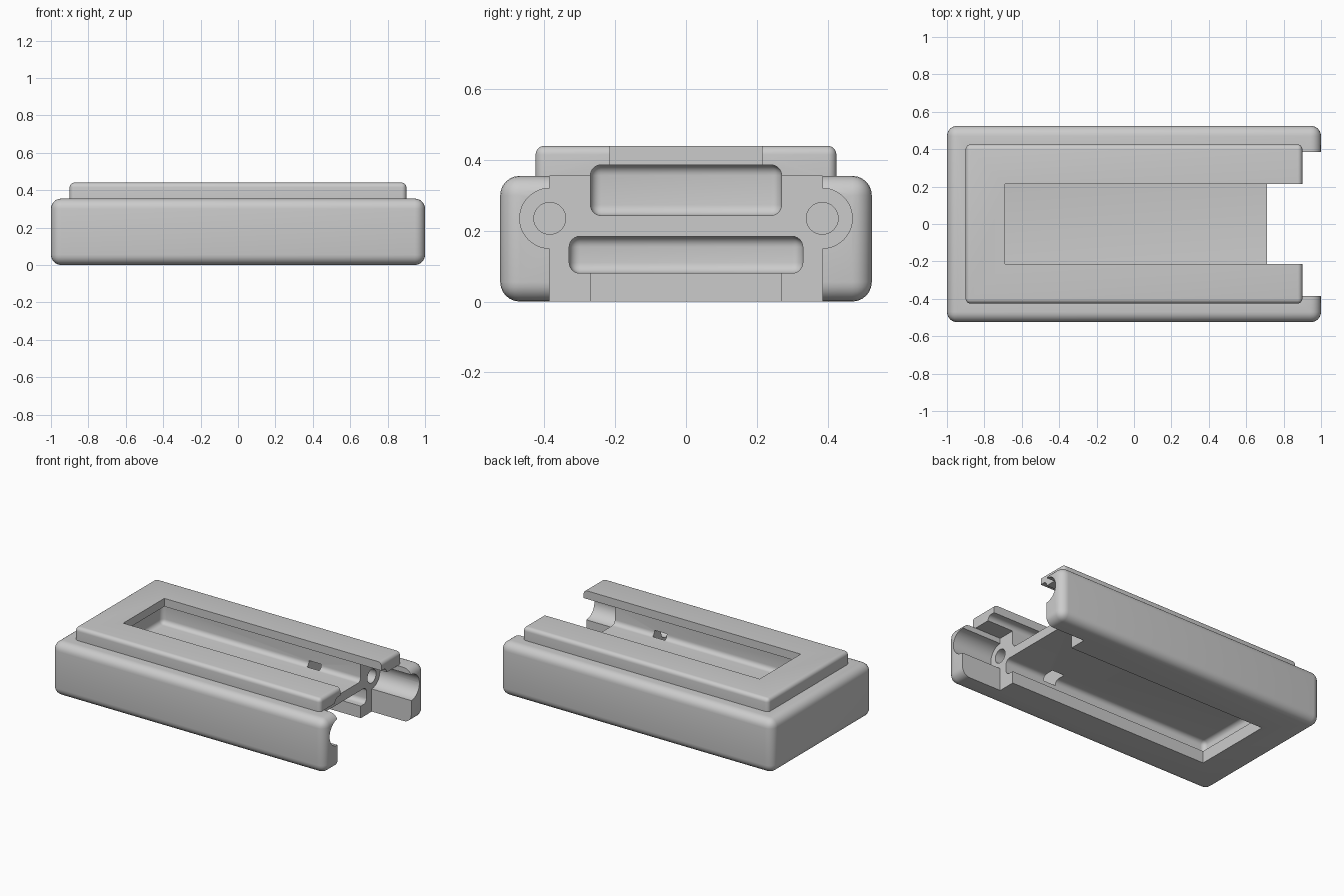
import bpy
import math

cube = bpy.data.objects.get("Cube")
if cube:
    bpy.data.objects.remove(cube, do_unlink=True)

grey = bpy.data.materials.new("plain_grey")
grey.use_nodes = True
COLOUR = (0.6, 0.6, 0.6, 1)
grey.diffuse_color = COLOUR
grey.node_tree.nodes["Principled BSDF"].inputs["Base Color"].default_value = COLOUR


def apply_modifier(ob, mod):
    bpy.context.view_layer.objects.active = ob
    bpy.ops.object.modifier_apply(modifier=mod.name)


def box(name, x, y, z, radius=0):
    """Box between coordinate pairs, with rounded edges."""
    pairs = (x, y, z)
    bpy.ops.mesh.primitive_cube_add(size=1, location=[sum(p) / 2 for p in pairs])
    ob = bpy.context.object
    ob.name = name
    ob.scale = [p[1] - p[0] for p in pairs]
    bpy.ops.object.transform_apply(location=False, rotation=False, scale=True)
    ob.data.materials.append(grey)
    if radius:
        mod = ob.modifiers.new("rounding", "BEVEL")
        mod.width = radius
        mod.segments = 6
        apply_modifier(ob, mod)
    return ob


def rod(name, x, y, z, radius):
    """Cylinder lying along x."""
    bpy.ops.mesh.primitive_cylinder_add(
        vertices=48, radius=radius, depth=x[1] - x[0],
        location=(sum(x) / 2, y, z), rotation=(0, math.pi / 2, 0))
    ob = bpy.context.object
    ob.name = name
    ob.data.materials.append(grey)
    return ob


def combine(target, other, operation="DIFFERENCE"):
    mod = target.modifiers.new("combine", "BOOLEAN")
    mod.operation = operation
    mod.solver = "EXACT"
    mod.object = other
    apply_modifier(target, mod)
    bpy.data.objects.remove(other, do_unlink=True)


# Rounded shell with raised top plate
case = box("case", (-1, 1), (-0.525, 0.525), (0, 0.355), 0.055)
plate = box("top_plate", (-0.9, 0.9), (-0.425, 0.425), (0.15, 0.44), 0.025)
combine(case, plate, "UNION")

# Open end below the plate, and between the two end posts
combine(case, box("end_notch", (0.71, 1.3), (-0.385, 0.385), (-0.2, 0.355)))
combine(case, box("post_gap", (0.9, 1.3), (-0.385, 0.385), (0.3, 0.6)))

# Upper tray with overhanging lip
combine(case, box("tray", (-0.745, 1.3), (-0.27, 0.27), (0.243, 0.386), 0.03))
combine(case, box("tray_opening", (-0.69, 1.3), (-0.215, 0.215), (0.3, 0.6)))

# Lower tray, open underneath
combine(case, box("lower_tray", (-0.82, 1.3), (-0.33, 0.33), (0.08, 0.184), 0.03))
combine(case, box("lower_opening", (-0.76, 1.3), (-0.27, 0.27), (-0.2, 0.13)))

# Screw holes, wide bores in the posts, and nut slots
for side in (-1, 1):
    y = side * 0.385
    combine(case, rod("bore", (0.71, 1.3), y, 0.235, 0.085))
    combine(case, rod("screw_hole", (0.36, 0.8), y, 0.235, 0.045))
    edges = sorted((side * 0.25, side * 0.46))
    combine(case, box("nut_slot", (0.33, 0.42), edges, (0.15, 0.28)))

bpy.ops.object.select_all(action="DESELECT")
case.select_set(True)
bpy.context.view_layer.objects.active = case
bpy.ops.object.shade_smooth_by_angle(angle=math.radians(30))
